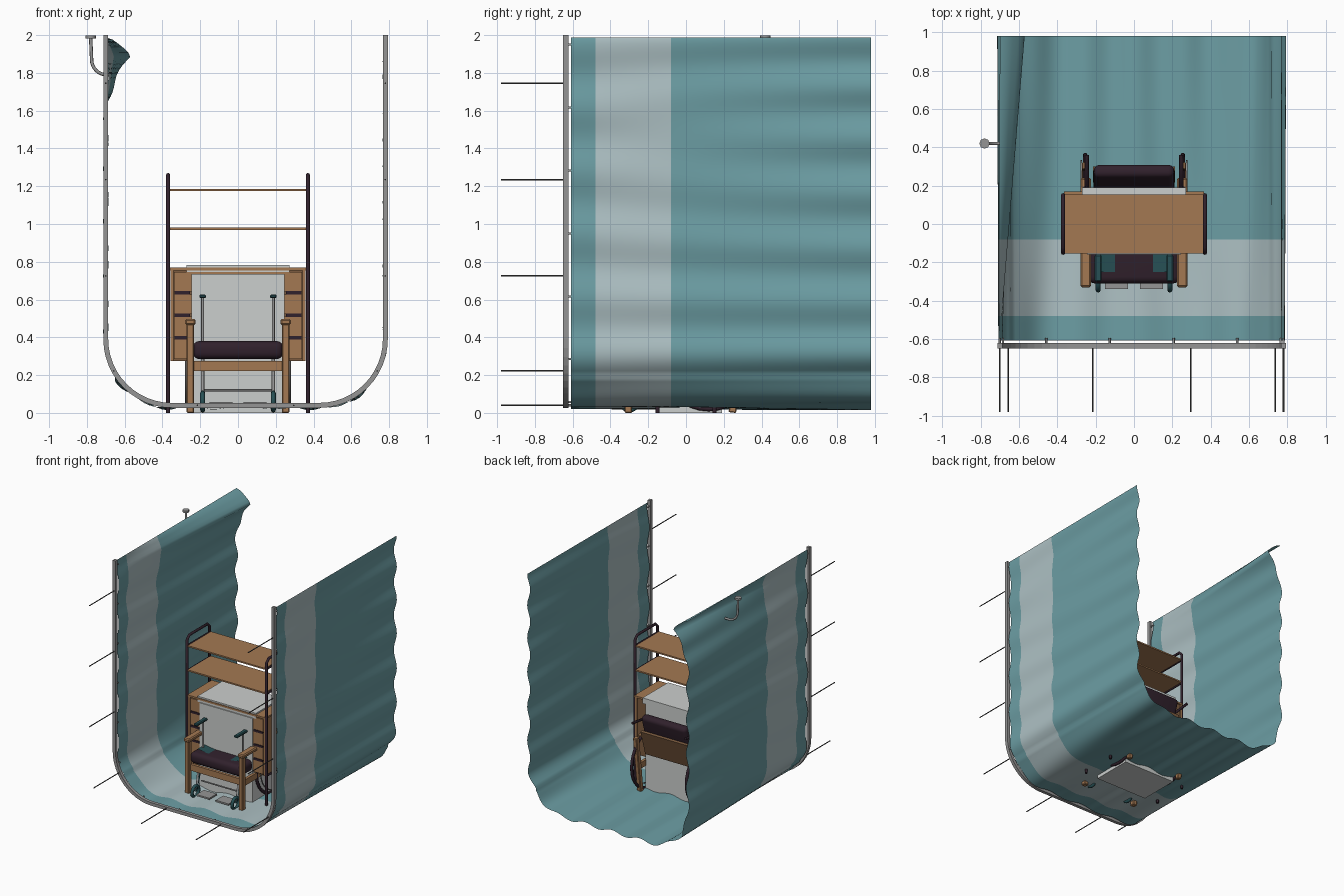
import bpy, bmesh, math
from mathutils import Vector

cube = bpy.data.objects.get("Cube")
if cube:
    bpy.data.objects.remove(cube, do_unlink=True)


def material(name, r, g, b):
    m = bpy.data.materials.new(name)
    m.diffuse_color = (r, g, b, 1)
    m.use_nodes = True
    m.node_tree.nodes["Principled BSDF"].inputs["Base Color"].default_value = (r, g, b, 1)
    return m


TEAL = material("curtain teal", .15, .34, .37)
PALE = material("curtain pale", .42, .53, .55)
WOOD = material("wood", .37, .19, .085)
DARKWOOD = material("dark wood", .2, .105, .05)
PLUM = material("dark plum", .03, .015, .025)
WHITE = material("white", .6, .62, .61)
METAL = material("grey metal", .3, .3, .3)
RODGREY = material("dark metal", .08, .08, .08)
DEEP = material("deep teal", .02, .08, .09)


def add_object(name, data, *mats):
    ob = bpy.data.objects.new(name, data)
    bpy.context.collection.objects.link(ob)
    for m in mats:
        data.materials.append(m)
    return ob


def box(name, lo, hi, mat, bevel=0, tilt=0, segments=1):
    """Box between two corners, optionally bevelled and tilted about x."""
    lo, hi = Vector(lo), Vector(hi)
    me = bpy.data.meshes.new(name)
    bm = bmesh.new()
    bmesh.ops.create_cube(bm, size=1)
    bmesh.ops.scale(bm, vec=hi - lo, verts=bm.verts)
    if bevel:
        bmesh.ops.bevel(bm, geom=bm.edges[:], offset=bevel, segments=segments,
                        profile=.5, affect='EDGES')
    for f in bm.faces:
        f.smooth = segments > 1
    bm.to_mesh(me)
    bm.free()
    ob = add_object(name, me, mat)
    ob.location = (lo + hi) / 2
    ob.rotation_euler.x = tilt
    return ob


def tube(name, points, radius, mat, closed=False):
    cu = bpy.data.curves.new(name, 'CURVE')
    cu.dimensions = '3D'
    cu.bevel_depth = radius
    cu.bevel_resolution = 2
    cu.use_fill_caps = True
    sp = cu.splines.new('POLY')
    sp.points.add(len(points) - 1)
    for p, co in zip(sp.points, points):
        p.co = (*co, 1)
    sp.use_cyclic_u = closed
    return add_object(name, cu, mat)


def ring(x, y, z, r, n=32):
    angles = [2 * math.pi * i / n for i in range(n)]
    return [(x, y + r * math.cos(a), z + r * math.sin(a)) for a in angles]


# U-shaped track: position and inward direction at a distance along it
XL, XR, ZB, TOP, RAD = -.70, .78, .04, 2.0, .35
SIDE, ARC, FLOOR = TOP - ZB - RAD, RAD * math.pi / 2, XR - XL - 2 * RAD
TOTAL = 2 * SIDE + 2 * ARC + FLOOR


def track(s):
    if s > TOTAL / 2:
        x, z, nx, nz = track(TOTAL - s)
        return XL + XR - x, z, -nx, nz
    if s < SIDE:
        return XL, TOP - s, 1, 0
    if s < SIDE + ARC:
        a = (s - SIDE) / RAD
        return (XL + RAD * (1 - math.cos(a)), ZB + RAD * (1 - math.sin(a)),
                math.cos(a), math.sin(a))
    return XL + RAD + s - SIDE - ARC, ZB, 0, 1


def grid_mesh(name, rows, wrap, *mats):
    me = bpy.data.meshes.new(name)
    bm = bmesh.new()
    vs = [[bm.verts.new(p) for p in row] for row in rows]
    cols = len(rows[0])
    for a, b in zip(vs, vs[1:]):
        for j in range(cols if wrap else cols - 1):
            k = (j + 1) % cols
            bm.faces.new((a[j], a[k], b[k], b[j]))
    if wrap:
        bm.faces.new(vs[0][::-1])
        bm.faces.new(vs[-1])
        bmesh.ops.recalc_face_normals(bm, faces=bm.faces[:])
    bm.to_mesh(me)
    bm.free()
    return add_object(name, me, *mats)


# Square track rail
rows = []
for s in ([0] + [SIDE + ARC * i / 12 for i in range(13)]
          + [SIDE + ARC + FLOOR + ARC * i / 12 for i in range(13)] + [TOTAL]):
    x, z, nx, nz = track(s)
    rows.append([(x + d * nx, y, z + d * nz) for d, y in
                 ((-.013, -.65), (.013, -.65), (.013, -.622), (-.013, -.622))])
grid_mesh("track_rail", rows, True, METAL)

# Hanger rods and curtain runners
for i in range(10):
    x, z, nx, nz = track(TOTAL * (i + .5) / 10)
    tube("hanger_rod", [(x, -.98, z), (x, -.645, z)], .004, RODGREY)
for i in range(16):
    x, z, nx, nz = track(.05 + i * (TOTAL - .1) / 15)
    tube("curtain_runner", [(x, -.63, z), (x, -.595, z)], .006, METAL)

# Rippled curtain with a pale band
Y0, Y1 = -.608, .98
ys = sorted([Y0 + (Y1 - Y0) * i / 18 for i in range(19)] + [-.48, -.08])
rows = []
for i in range(221):
    s = TOTAL * i / 220
    x, z, nx, nz = track(s)
    row = []
    for y in ys:
        t = (y - Y0) / (Y1 - Y0)
        near = .5 - .5 * math.cos(2 * math.pi * (s - .05) / .333)
        far = math.sin(2 * math.pi * s / .27 + .8 * math.sin(s * 2.3))
        d = (1 - t) * (.022 * near - .008) + t * .014 * far
        if z < .2:
            d -= .012
        if s < .36:      # curtain corner sagging inwards at the back
            peak = s / .11 if s < .11 else (1 - (s - .11) / .25) ** 1.2
            d += .13 * peak * t
        row.append((x + d * nx, y, max(z + d * nz, .003) - (.012 if i in (0, 220) else 0)))
    rows.append(row)
curtain = grid_mesh("curtain", rows, False, TEAL, PALE)
for p in curtain.data.polygons:
    p.use_smooth = True
    p.material_index = 1 if -.48 < p.center.y < -.08 else 0

# Hook with round cap outside the curtain
bend = [(-.695 - .08 * math.cos(a), .42, 1.87 - .08 * math.sin(a))
        for a in [math.pi / 2 * i / 8 for i in range(9)]]
tube("wall_hook", [(-.78, .42, 1.985)] + bend + [(-.66, .42, 1.79)], .009, METAL)
tube("hook_cap", [(-.78, .42, 1.982), (-.78, .42, 1.998)], .027, METAL)

# Shelf unit: tubular side frames, shelves and chest
for sx in (-1, 1):
    x = .37 * sx
    tube("side_frame", [(x, -.15, 0), (x, -.15, 1.23), (x, -.12, 1.26),
                        (x, .12, 1.26), (x, .15, 1.23), (x, .15, 0)], .011, PLUM)
    for z in (.28, .97, 1.18):
        tube("frame_bar", [(x, -.15, z), (x, .15, z)], .008, PLUM)
for z in (.975, 1.18):
    box("shelf", (-.36, -.155, z - .006), (.36, .155, z + .006), WOOD)
box("chest_body", (-.355, -.135, .275), (.355, .16, .755), DARKWOOD)
box("chest_top", (-.365, -.155, .755), (.365, .17, .77), WOOD)
for sx in (-1, 1):
    box("chest_side", (sx * .35 - .008, -.152, .275), (sx * .35 + .008, .165, .757), WOOD)
for i in range(4):
    z = .285 + i * .119
    box("drawer_front", (-.338, -.15, z), (.338, -.133, z + .105), WOOD)
    if i:
        for sx in (-1, 1):
            box("drawer_pull", (sx * .295 - .04, -.155, z - .016),
                (sx * .295 + .04, -.14, z + .002), PLUM)

# White cabinet through the middle
box("white_cabinet", (-.246, -.158, 0), (.246, .19, .735), WHITE)
box("cabinet_top", (-.272, -.15, .735), (.272, .19, .782), WHITE)

# Armchair: cushions, frame and arms
box("seat_cushion", (-.24, -.31, .285), (.24, .17, .38), PLUM, .035, 0, 4)
box("seat_rail", (-.25, -.3, .222), (.25, -.275, .275), WOOD)
box("back_cushion", (-.21, .2, .37), (.21, .27, .7), PLUM, .03, -.29, 4)
box("back_panel", (-.215, .248, .34), (.215, .268, .56), DARKWOOD, 0, -.29)
for sx in (-1, 1):
    x = sx * .252
    box("arm_rest", (x - .028, -.33, .465), (x + .028, .24, .497), WOOD, .008)
    box("front_leg", (x - .02, -.325, 0), (x + .02, -.285, .47), WOOD, .005)
    box("rear_leg", (x - .018, .255, 0), (x + .018, .295, .5), WOOD, .005, -.12)
    box("side_rail", (x - .012, -.3, .22), (x + .012, .28, .27), WOOD)

# Wheelchair folded into the same space
sling = [[(x, y, .375 + .5 * x * x) for y in (-.25, .1)]
         for x in [-.2 + .05 * i for i in range(9)]]
grid_mesh("sling_seat", sling, False, DEEP)
for sx in (-1, 1):
    x = sx * .187
    tube("arm_post", [(x, -.2, .38), (x, -.2, .61)], .008, METAL)
    box("arm_pad", (x - .018, -.3, .607), (x + .018, -.16, .627), DEEP, .006)
    tube("push_handle", [(x * 1.32, .16, .4), (x * 1.32, .2, .62), (x * 1.32, .36, .64)],
         .011, PLUM)
    tube("drive_wheel", ring(sx * .255, .12, .26, .24), .012, PLUM, True)
    tube("hand_rim", ring(sx * .275, .12, .26, .21), .005, METAL, True)
    tube("frame_tube", [(x, .1, .38), (x, -.24, .37), (x, -.28, .1), (x, -.34, .07)],
         .009, METAL)
    tube("caster", ring(x, -.3, .06, .045, 16), .013, DEEP, True)
    tube("caster_fork", [(x, -.3, .06), (x, -.26, .15), (x, -.24, .22)], .01, DEEP)
    box("foot_plate", (sx * .09 - .06, -.34, .045), (sx * .09 + .06, -.24, .058), METAL)
tube("cross_bar", [(-.187, -.22, .12), (.187, -.22, .12)], .006, METAL)
